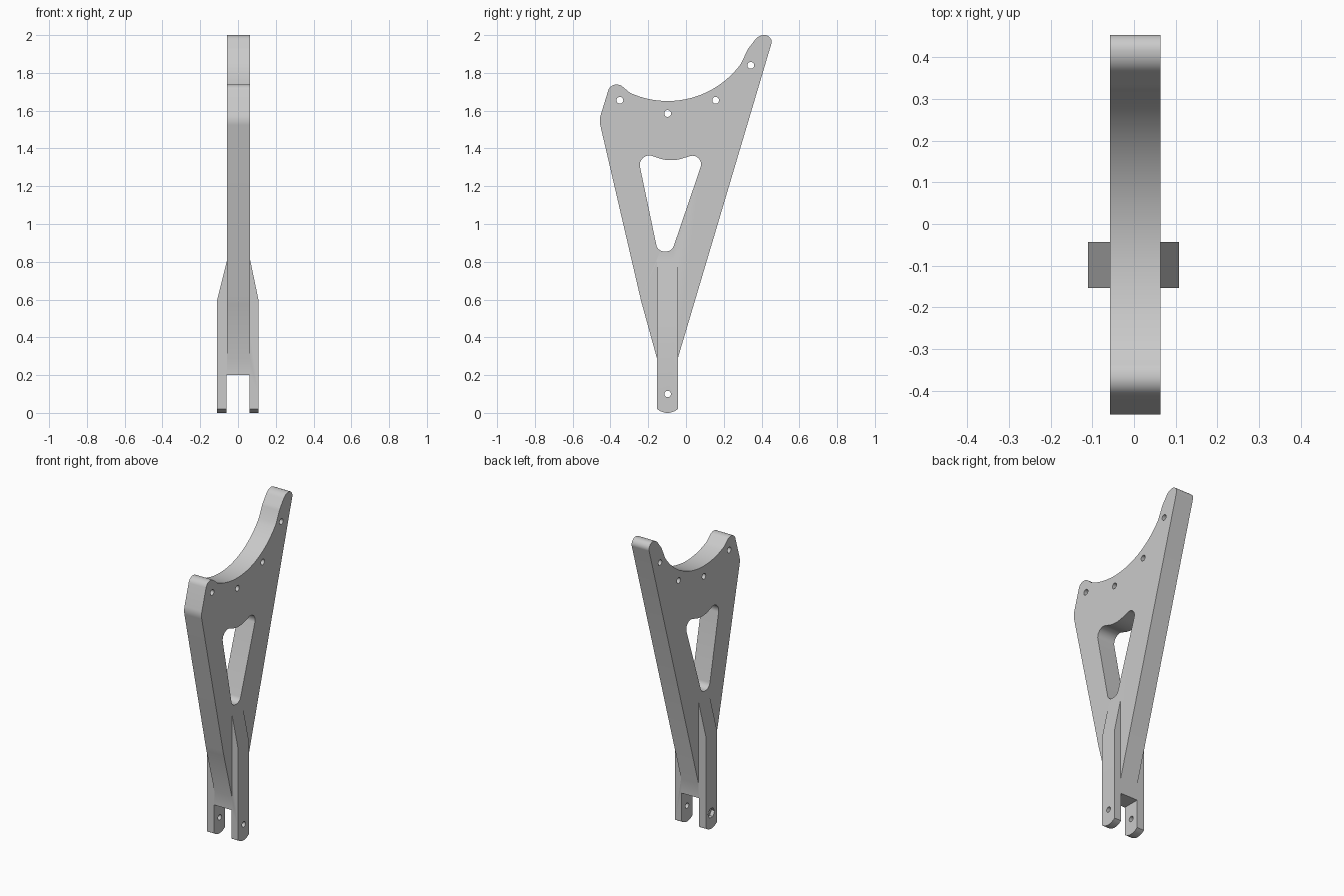
import bpy, bmesh
from math import sin, cos, tan, pi, radians
from mathutils import Vector, Matrix

cube = bpy.data.objects.get("Cube")
if cube:
    bpy.data.objects.remove(cube)

SHADE = (0.59, 0.59, 0.59, 1)
grey = bpy.data.materials.new("plain grey")
grey.use_nodes = True
grey.diffuse_color = SHADE
grey.node_tree.nodes["Principled BSDF"].inputs["Base Color"].default_value = SHADE

# Local profile axes to world: side profiles are (y, z), front profiles are (x, z)
SIDE = Matrix(((0, 0, 1), (1, 0, 0), (0, 1, 0)))
FRONT = Matrix(((1, 0, 0), (0, 0, 1), (0, 1, 0)))


def rounded(corners, steps=8):
    """Closed outline from (u, v, radius) corners, each replaced by an arc."""
    out = []
    for i, (u, v, r) in enumerate(corners):
        p = Vector((u, v))
        if r == 0:
            out.append(p)
            continue
        a = (Vector(corners[i - 1][:2]) - p).normalized()
        b = (Vector(corners[(i + 1) % len(corners)][:2]) - p).normalized()
        half = a.angle(b) / 2
        centre = p + (a + b).normalized() * r / sin(half)
        start = (p + a * r / tan(half) - centre).normalized()
        end = (p + b * r / tan(half) - centre).normalized()
        for k in range(steps + 1):
            out.append(centre + start.lerp(end, k / steps).normalized() * r)
    return out


def circle(u, v, r, sides=24):
    return [Vector((u + r * cos(2 * pi * k / sides), v + r * sin(2 * pi * k / sides)))
            for k in range(sides)]


def prism(name, loops, axes, low, high):
    """Solid from an outline and its holes, extruded from low to high."""
    curve = bpy.data.curves.new(name, "CURVE")
    curve.dimensions = "2D"
    curve.fill_mode = "BOTH"
    curve.extrude = (high - low) / 2
    for loop in loops:
        spline = curve.splines.new("POLY")
        spline.points.add(len(loop) - 1)
        for point, co in zip(spline.points, loop):
            point.co = (co.x, co.y, 0, 1)
        spline.use_cyclic_u = True
    temp = bpy.data.objects.new(name + " outline", curve)
    bpy.context.collection.objects.link(temp)
    bpy.context.view_layer.update()
    graph = bpy.context.evaluated_depsgraph_get()
    mesh = bpy.data.meshes.new_from_object(temp.evaluated_get(graph))
    bpy.data.objects.remove(temp)
    bm = bmesh.new()
    bm.from_mesh(mesh)
    bmesh.ops.remove_doubles(bm, verts=bm.verts, dist=0.0001)
    for vert in bm.verts:
        vert.co = axes @ (vert.co + Vector((0, 0, (low + high) / 2)))
    bmesh.ops.recalc_face_normals(bm, faces=bm.faces)
    bm.to_mesh(mesh)
    bm.free()
    mesh.materials.clear()
    mesh.materials.append(grey)
    obj = bpy.data.objects.new(name, mesh)
    bpy.context.collection.objects.link(obj)
    return obj


def combine(target, tool, operation):
    """Apply a boolean and remove the tool object."""
    mod = target.modifiers.new(operation.lower(), "BOOLEAN")
    mod.operation, mod.solver, mod.object = operation, "EXACT", tool
    bpy.context.view_layer.objects.active = target
    bpy.ops.object.modifier_apply(modifier=mod.name)
    bpy.data.objects.remove(tool)


# Plate: saddle-shaped top edge, tall rear tip, sides tapering to the stem
saddle = []
for k in range(25):
    t = radians(-24.6 + 78.6 * k / 24)
    saddle.append((-0.097 + 0.48 * sin(t), 2.131 - 0.48 * cos(t), 0))
outline = rounded([
    (-0.143, 0.25, 0), (-0.237, 0.59, 0.8), (-0.46, 1.55, 0.1),
    (-0.40, 1.745, 0.045), (-0.345, 1.735, 0.045), *saddle,
    (0.327, 1.925, 0.1), (0.385, 2.0, 0.06), (0.4655, 2.0, 0.036),
    (-0.055, 0.25, 0)])

# Triangular window with a dipped top, and four mounting holes
window = rounded([
    (-0.262, 1.39, 0.05), (-0.085, 1.327, 0.2), (0.106, 1.385, 0.045),
    (-0.0745, 0.855, 0.042), (-0.15, 0.855, 0.042)])
mounts = [(-0.35, 1.655), (-0.097, 1.585), (0.157, 1.655), (0.343, 1.84)]
holes = [circle(u, v, 0.018) for u, v in mounts]
bracket = prism("bracket", [outline, window, *holes], SIDE, -0.058, 0.064)

# Forked stem: front silhouette crossed with a side silhouette and bolt hole
fork = prism("fork", [rounded([
    (-0.11, -0.1, 0), (-0.06, -0.1, 0), (-0.06, 0.2, 0), (0.06, 0.2, 0),
    (0.06, -0.1, 0), (0.108, -0.1, 0), (0.108, 0.6, 0), (0.058, 0.84, 0),
    (-0.05, 0.84, 0), (-0.11, 0.6, 0)])], FRONT, -0.3, 0.2)
foot = [Vector((-0.098 + 0.055 * k / 6, 0.02 * (k / 6) ** 2)) for k in range(-6, 7)]
side = prism("fork side", [foot + [Vector((-0.043, 1)), Vector((-0.153, 1))],
                           circle(-0.097, 0.1, 0.017)], SIDE, -0.2, 0.2)
combine(fork, side, "INTERSECT")

# Hexagonal nut pocket on the outer face of one prong
pocket = prism("nut pocket", [circle(-0.097, 0.1, 0.033, 6)], SIDE, -0.2, -0.087)
combine(fork, pocket, "DIFFERENCE")
combine(bracket, fork, "UNION")

# Smooth the curved edges, keep the corners crisp
bpy.ops.object.select_all(action="DESELECT")
bracket.select_set(True)
bpy.context.view_layer.objects.active = bracket
bpy.ops.object.shade_smooth_by_angle(angle=radians(25))
